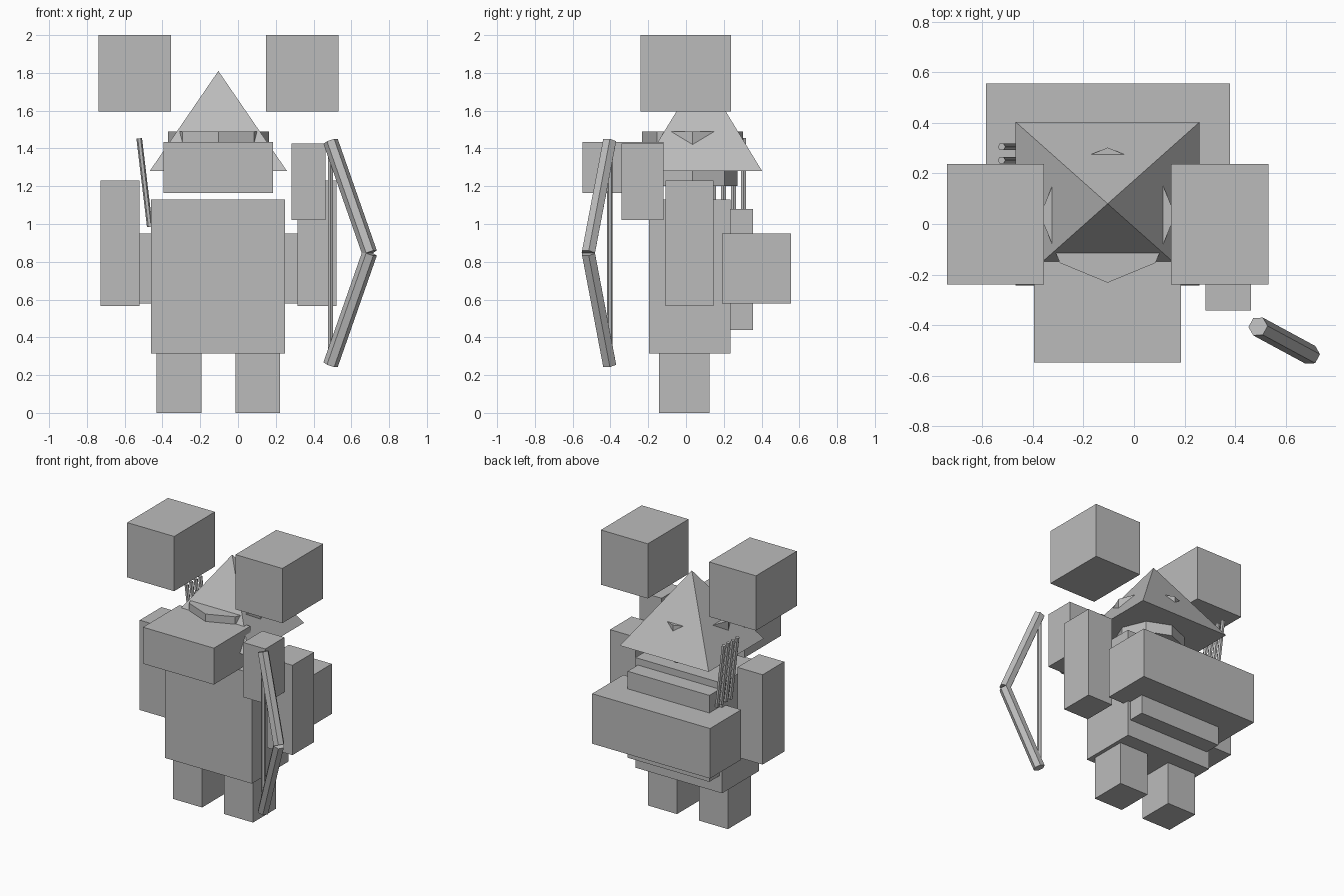
import bpy, bmesh, math
from mathutils import Vector, Matrix

if "Cube" in bpy.data.objects:
    bpy.data.objects.remove(bpy.data.objects["Cube"])

grey = bpy.data.materials.new("plain grey")
grey.diffuse_color = (0.5, 0.5, 0.5, 1)
grey.use_nodes = True
grey.node_tree.nodes["Principled BSDF"].inputs["Base Color"].default_value = grey.diffuse_color


def finish(name, bm):
    me = bpy.data.meshes.new(name)
    bm.to_mesh(me)
    bm.free()
    me.materials.append(grey)
    ob = bpy.data.objects.new(name, me)
    bpy.context.collection.objects.link(ob)
    return ob


def box(name, x, y, z):
    """Box from (min, max) ranges."""
    bm = bmesh.new()
    size = Vector((x[1] - x[0], y[1] - y[0], z[1] - z[0]))
    mid = Vector((sum(x) / 2, sum(y) / 2, sum(z) / 2))
    bmesh.ops.create_cube(bm, size=1, matrix=Matrix.Translation(mid) @ Matrix.Diagonal(size).to_4x4())
    return finish(name, bm)


def rod(name, a, b, r, sides=6, r2=None, spin=0):
    """Flat-sided rod between two points."""
    a, b = Vector(a), Vector(b)
    d = b - a
    turn = d.to_track_quat('Z', 'Y').to_matrix().to_4x4()
    bm = bmesh.new()
    bmesh.ops.create_cone(bm, cap_ends=True, segments=sides, radius1=r,
                          radius2=r if r2 is None else r2, depth=d.length,
                          matrix=Matrix.Translation((a + b) / 2) @ turn @ Matrix.Rotation(spin, 4, 'Z'))
    return finish(name, bm)


CX = -0.104  # middle of the figure

# body, back plate and wide pack
box("body", (-0.46, 0.25), (-0.195, 0.235), (0.315, 1.13))
box("back_plate", (-0.44, 0.23), (0.20, 0.355), (0.44, 1.08))
box("back_pack", (-0.585, 0.38), (0.19, 0.555), (0.58, 0.95))

# mirrored pairs: legs, arms, ears
for side, s in (("left", -1), ("right", 1)):
    def span(inner, outer):
        return sorted((CX + s * inner, CX + s * outer))
    box(side + "_leg", span(0.09, 0.327), (-0.143, 0.125), (0, 0.315))
    box(side + "_arm", span(0.418, 0.625), (-0.108, 0.145), (0.565, 1.23))
    box(side + "_ear", span(0.251, 0.635), (-0.24, 0.237), (1.595, 2.0))

# raised hand and snout
box("hand", (0.282, 0.463), (-0.342, -0.118), (1.02, 1.425))
box("snout", (-0.395, 0.185), (-0.547, -0.12), (1.165, 1.435))

# eight-sided head with a wider band that breaks through the hat
rod("head", (CX, 0.035, 1.20), (CX, 0.035, 1.40), 0.237, 8)
rod("head_band", (CX, 0.035, 1.38), (CX, 0.035, 1.49), 0.267, 8)

# pyramid hat
bm = bmesh.new()
bmesh.ops.create_cone(bm, cap_ends=True, segments=4, radius1=math.sqrt(0.5), radius2=0, depth=1,
                      matrix=Matrix.Translation((CX, 0.08, 1.545))
                      @ Matrix.Diagonal((0.727, 0.646, 0.53, 1))
                      @ Matrix.Rotation(math.pi / 4, 4, 'Z'))
bmesh.ops.remove_doubles(bm, verts=bm.verts, dist=1e-4)
finish("hat", bm)

# bow: two limbs and a string
rod("bow_upper_limb", (0.697, -0.517, 0.847), (0.49, -0.405, 1.438), 0.04, spin=math.pi / 6)
rod("bow_lower_limb", (0.697, -0.517, 0.845), (0.49, -0.405, 0.255), 0.04, spin=math.pi / 6)
rod("bow_string", (0.49, -0.403, 0.27), (0.49, -0.403, 1.42), 0.015)

# row of arrows on the back
for i in range(4):
    y = 0.305 - 0.053 * i
    rod("arrow", (-0.467, y, 0.985), (-0.523, y, 1.453), 0.015)
